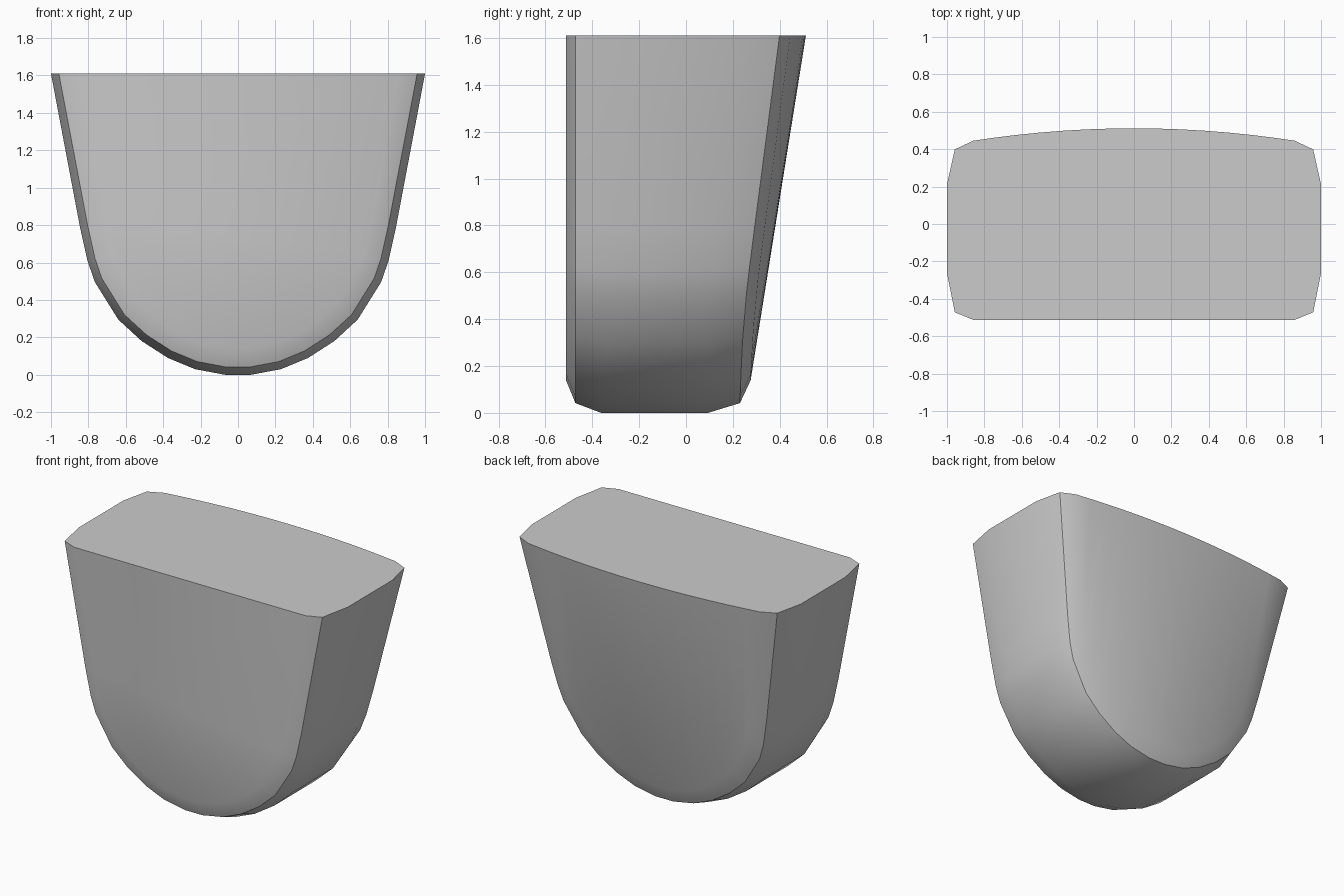
import bpy, bmesh, math
from mathutils import Vector

cube = bpy.data.objects.get("Cube")
if cube:
    bpy.data.objects.remove(cube, do_unlink=True)

HEIGHT = 1.61

# U-shaped outline: right half, from the bottom up, then mirrored
half = [(0.07, 0), (0.23, 0.03), (0.375, 0.09), (0.515, 0.18), (0.64, 0.295),
        (0.765, 0.495), (0.805, 0.61), (0.845, 0.79), (1.0, HEIGHT)]
outline = [Vector((-x, z)) for x, z in reversed(half)] + [Vector(p) for p in half]


def inset_outline(amount):
    """Move the outline inward, keeping its open ends on the top plane."""
    points = []
    last = len(outline) - 1
    for i, p in enumerate(outline):
        t = (outline[min(i + 1, last)] - outline[max(i - 1, 0)]).normalized()
        q = p + Vector((-t.y, t.x)) * amount
        if i in (0, last):
            q = Vector((p.x - math.copysign(amount, p.x), HEIGHT))
        points.append(q)
    return points


def back_y(x, z):
    """Leaning back wall that bulges gently in the middle."""
    return 0.254 + 0.16 * z - 0.09 * x * x


bm = bmesh.new()

# Front rim and back rim: (inset, distance in from the wall)
for amount, depth in ((0, 0.15), (0.042, 0.04), (0.14, 0)):
    for p in inset_outline(amount):
        spread = 0.1 * p.y / HEIGHT if amount == 0 else 0
        bm.verts.new((p.x, -0.512 + depth + spread, p.y))

for amount, depth in ((0, 0.16), (0.042, 0.03), (0.14, 0)):
    for p in inset_outline(amount):
        spread = 0.05 * p.y / HEIGHT if amount == 0 else 0
        bm.verts.new((p.x, back_y(p.x, p.y) - depth - spread, p.y))

# Curved top edge of the back wall
for i in range(-6, 7):
    x = i * 0.125
    bm.verts.new((x, back_y(x, HEIGHT), HEIGHT))

# Wrap the rims in one closed shell
hull = bmesh.ops.convex_hull(bm, input=bm.verts[:])
unused = {g for g in hull["geom_interior"] + hull["geom_unused"]
          if isinstance(g, bmesh.types.BMVert)}
bmesh.ops.delete(bm, geom=list(unused), context="VERTS")
bmesh.ops.dissolve_limit(bm, angle_limit=math.radians(0.5),
                         verts=bm.verts[:], edges=bm.edges[:])
bmesh.ops.recalc_face_normals(bm, faces=bm.faces[:])

mesh = bpy.data.meshes.new("rounded_block")
bm.to_mesh(mesh)
bm.free()
block = bpy.data.objects.new("rounded_block", mesh)
bpy.context.collection.objects.link(block)

# Plain grey
grey = bpy.data.materials.new("light_grey")
grey.use_nodes = True
colour = (0.6, 0.6, 0.6, 1)
grey.diffuse_color = colour
grey.node_tree.nodes["Principled BSDF"].inputs["Base Color"].default_value = colour
mesh.materials.append(grey)

# Smooth shading with crisp edges
bpy.ops.object.select_all(action="DESELECT")
block.select_set(True)
bpy.context.view_layer.objects.active = block
bpy.ops.object.shade_smooth_by_angle(angle=math.radians(30))
